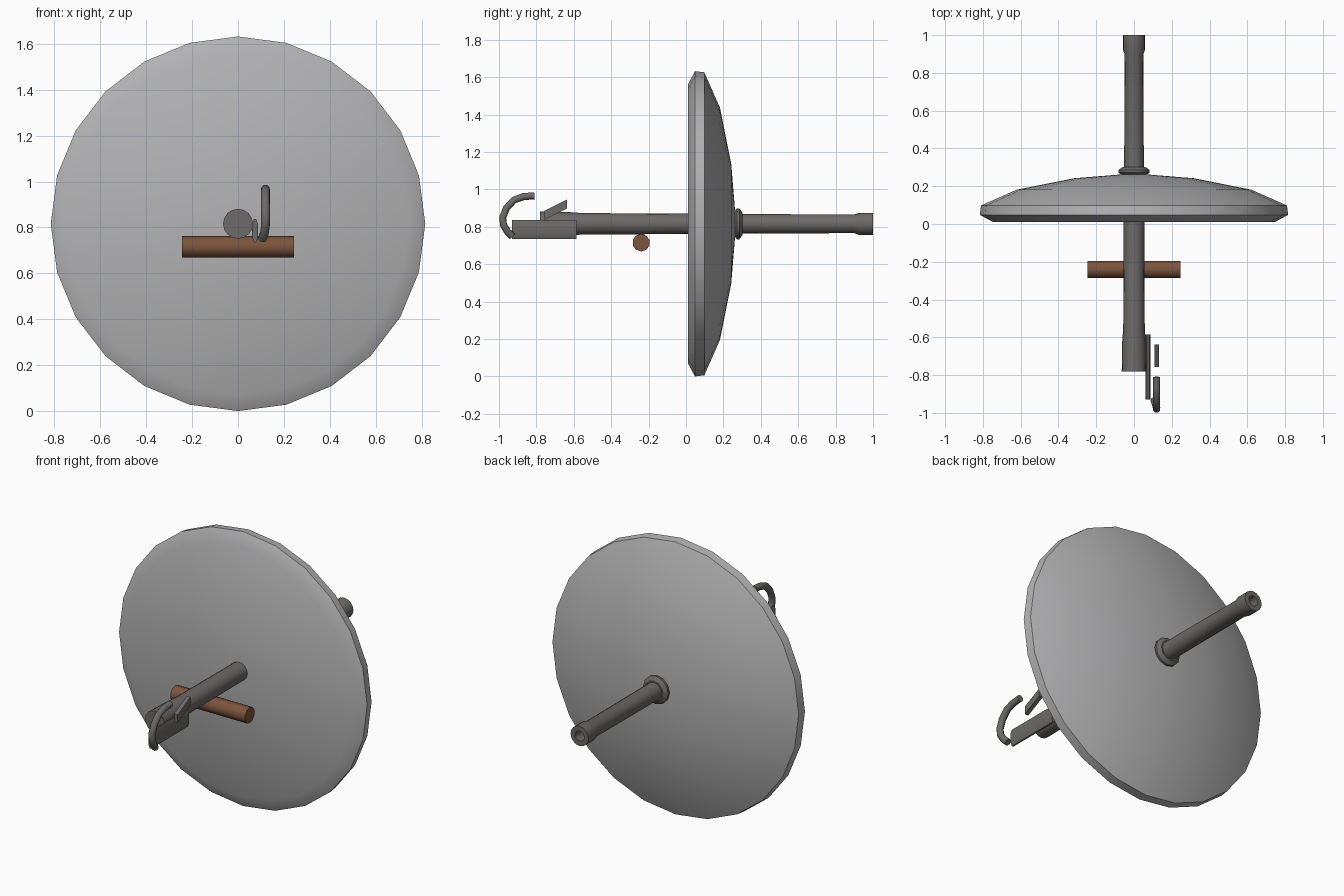
import bpy, bmesh, math

if "Cube" in bpy.data.objects:
    bpy.data.objects.remove(bpy.data.objects["Cube"])

AXIS_Z = 0.816  # height of the barrel and disc axis


def material(name, rgb):
    m = bpy.data.materials.new(name)
    m.diffuse_color = (*rgb, 1)
    m.use_nodes = True
    m.node_tree.nodes["Principled BSDF"].inputs["Base Color"].default_value = m.diffuse_color
    return m


STEEL = material("steel", (0.45, 0.45, 0.46))
IRON = material("iron", (0.15, 0.145, 0.14))
WOOD = material("wood", (0.2, 0.09, 0.045))


def finish(name, bm, mat, angle=30):
    bmesh.ops.recalc_face_normals(bm, faces=bm.faces)
    me = bpy.data.meshes.new(name)
    bm.to_mesh(me)
    bm.free()
    me.shade_smooth()
    me.set_sharp_from_angle(angle=math.radians(angle))
    me.materials.append(mat)
    ob = bpy.data.objects.new(name, me)
    bpy.context.collection.objects.link(ob)
    return ob


def lathe(name, profile, sides, mat, angle=35):
    """Spin a (radius, y) profile about the y axis; radius 0 makes a pole."""
    bm = bmesh.new()
    rings = []
    for r, y in profile:
        if r == 0:
            rings.append([bm.verts.new((0, y, 0))] * sides)
        else:
            rings.append([bm.verts.new((r * math.sin(2 * math.pi * i / sides), y,
                                        r * math.cos(2 * math.pi * i / sides)))
                          for i in range(sides)])
    for a, b in zip(rings, rings[1:]):
        for i in range(sides):
            j = (i + 1) % sides
            bm.faces.new(list(dict.fromkeys((a[i], a[j], b[j], b[i]))))
    ob = finish(name, bm, mat, angle)
    ob.location.z = AXIS_Z
    return ob


def prism(name, outline, direction, mat):
    """Extrude a flat outline along a direction."""
    bm = bmesh.new()
    face = bm.faces.new([bm.verts.new(p) for p in outline])
    ext = bmesh.ops.extrude_face_region(bm, geom=[face])["geom"]
    bmesh.ops.translate(bm, vec=direction,
                        verts=[v for v in ext if isinstance(v, bmesh.types.BMVert)])
    return finish(name, bm, mat)


# Shield disc: flat front, bevelled rim, shallow domed back
lathe("shield_disc", [(0, 0.01), (0.745, 0.01), (0.816, 0.048), (0.81, 0.098),
                      (0.62, 0.182), (0.32, 0.242), (0, 0.268)], 24, STEEL)

# Collar where the barrel leaves the dome
lathe("barrel_collar", [(0, 0.255), (0.065, 0.258), (0.083, 0.272),
                        (0.083, 0.285), (0.06, 0.302), (0, 0.302)], 12, IRON)

# Barrel: thick breech in front, slimmer tube and hollow muzzle behind
lathe("barrel", [(0, -0.78), (0.065, -0.78), (0.063, -0.63), (0.057, -0.55),
                 (0.055, 0.0), (0.052, 0.3), (0.05, 0.9), (0.059, 0.925),
                 (0.059, 1.0), (0.03, 1.0), (0.03, 0.88), (0, 0.88)], 16, IRON)

# Wooden hand grip across the barrel
grip = lathe("hand_grip", [(0, -0.245), (0.047, -0.245), (0.047, 0.245), (0, 0.245)], 10, WOOD, 40)
grip.rotation_euler.z = math.pi / 2
grip.location = (0, -0.24, 0.715)

# Lock plate: long slab with chamfered top and bottom
prism("lock_plate", [(x, -0.93, z) for x, z in
                     ((0.062, 0.755), (0.07, 0.735), (0.079, 0.735), (0.087, 0.755),
                      (0.087, 0.817), (0.079, 0.837), (0.07, 0.837), (0.062, 0.817))],
      (0, 0.345, 0), IRON)

# Slanted pan cover beside the breech
prism("pan_cover", [(0.109, -0.757, 0.838), (0.109, -0.757, 0.885),
                    (0.109, -0.637, 0.945), (0.109, -0.637, 0.897)], (0.024, 0, 0), IRON)

# Curved match holder
cu = bpy.data.curves.new("match_holder", "CURVE")
cu.dimensions = "3D"
cu.bevel_depth = 0.02
cu.bevel_resolution = 2
cu.use_fill_caps = True
path = [(0.106, -0.93, 0.75), (0.115, -0.955, 0.775), (0.12, -0.976, 0.81), (0.12, -0.98, 0.85),
        (0.12, -0.96, 0.9), (0.12, -0.92, 0.943), (0.12, -0.87, 0.961), (0.12, -0.81, 0.966)]
sp = cu.splines.new("POLY")
sp.points.add(len(path) - 1)
for pt, co in zip(sp.points, path):
    pt.co = (*co, 1)
sp.use_smooth = True
cu.materials.append(IRON)
bpy.context.collection.objects.link(bpy.data.objects.new("match_holder", cu))
